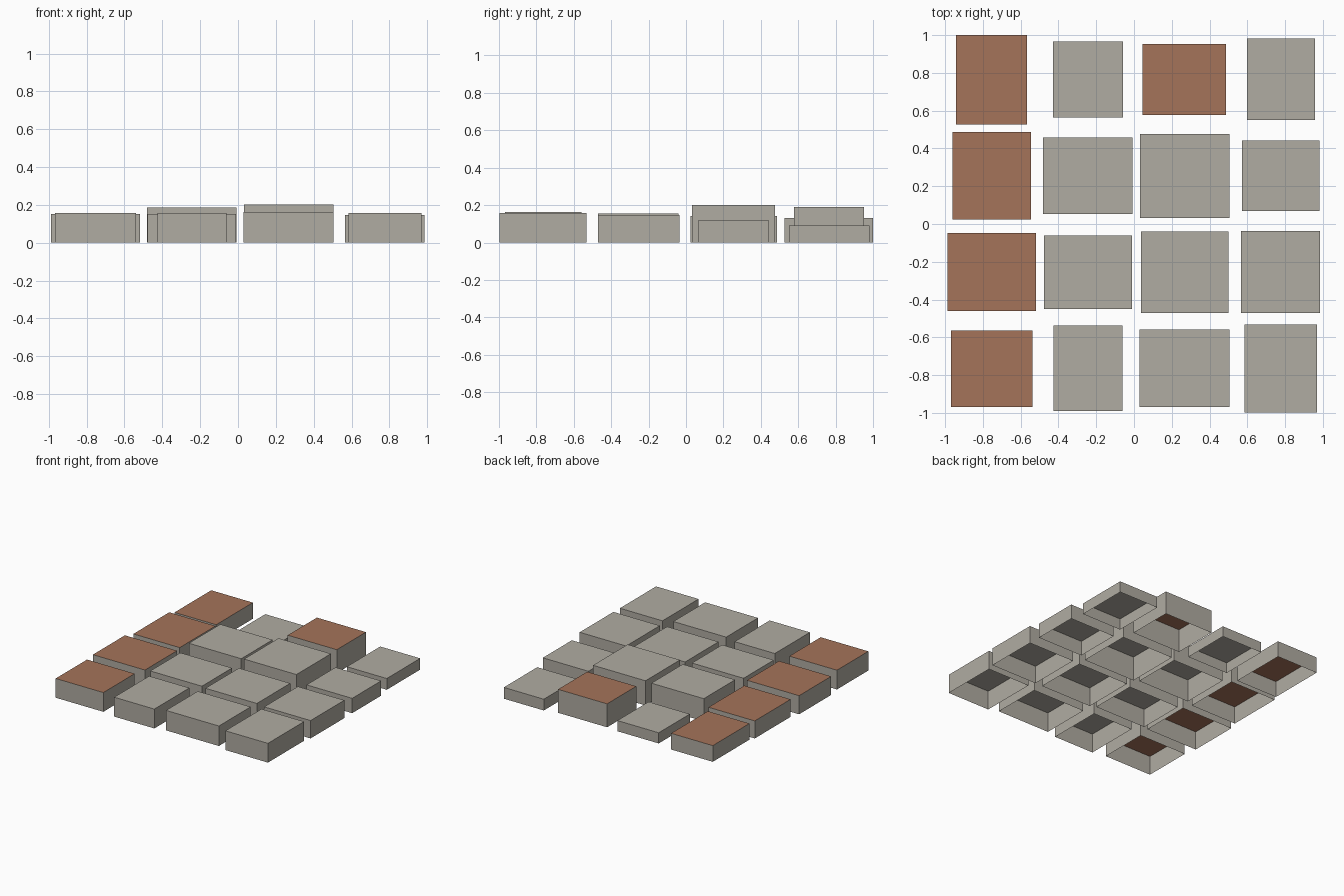
import bpy
import bmesh


def material(name, color):
    m = bpy.data.materials.new(name)
    m.diffuse_color = (*color, 1.0)
    return m


wall = material("warm grey", (0.434, 0.413, 0.361))
tile = material("terracotta", (0.376, 0.174, 0.102))


def block(name, x0, x1, y0, y1, height, roof):
    """Flat-roofed block, open underneath, with a separately coloured roof."""
    bm = bmesh.new()
    bmesh.ops.create_cube(bm, size=1.0)
    for v in bm.verts:
        v.co.x = x1 if v.co.x > 0 else x0
        v.co.y = y1 if v.co.y > 0 else y0
        v.co.z = height if v.co.z > 0 else 0.0
    bm.normal_update()
    floor = [f for f in bm.faces if f.normal.z < -0.5]
    bmesh.ops.delete(bm, geom=floor, context='FACES_ONLY')
    for f in bm.faces:
        f.material_index = 1 if f.normal.z > 0.5 else 0
    mesh = bpy.data.meshes.new(name)
    bm.to_mesh(mesh)
    bm.free()
    mesh.materials.append(wall)
    mesh.materials.append(roof)
    bpy.context.collection.objects.link(bpy.data.objects.new(name, mesh))


# Rows run front to back, blocks left to right: x0, x1, y0, y1, height
rows = [
    [(-0.968, -0.538, -0.968, -0.564, 0.157), (-0.425, -0.062, -0.990, -0.538, 0.158),
     (0.028, 0.505, -0.968, -0.558, 0.163), (0.585, 0.969, -0.998, -0.532, 0.157)],
    [(-0.988, -0.518, -0.460, -0.047, 0.152), (-0.477, -0.011, -0.450, -0.061, 0.152),
     (0.036, 0.500, -0.471, -0.040, 0.156), (0.566, 0.985, -0.471, -0.036, 0.146)],
    [(-0.962, -0.544, 0.025, 0.487, 0.143), (-0.481, -0.008, 0.053, 0.458, 0.185),
     (0.032, 0.505, 0.032, 0.477, 0.201), (0.571, 0.983, 0.068, 0.442, 0.121)],
    [(-0.942, -0.566, 0.527, 1.000, 0.132), (-0.430, -0.057, 0.565, 0.966, 0.087),
     (0.045, 0.488, 0.577, 0.953, 0.191), (0.597, 0.958, 0.550, 0.981, 0.092)],
]

# Left column and one rear block carry terracotta roofs
for r, row in enumerate(rows):
    for c, dims in enumerate(row):
        roof = tile if c == 0 or (r, c) == (3, 2) else wall
        block(f"block_row{r + 1}_col{c + 1}", *dims, roof)
